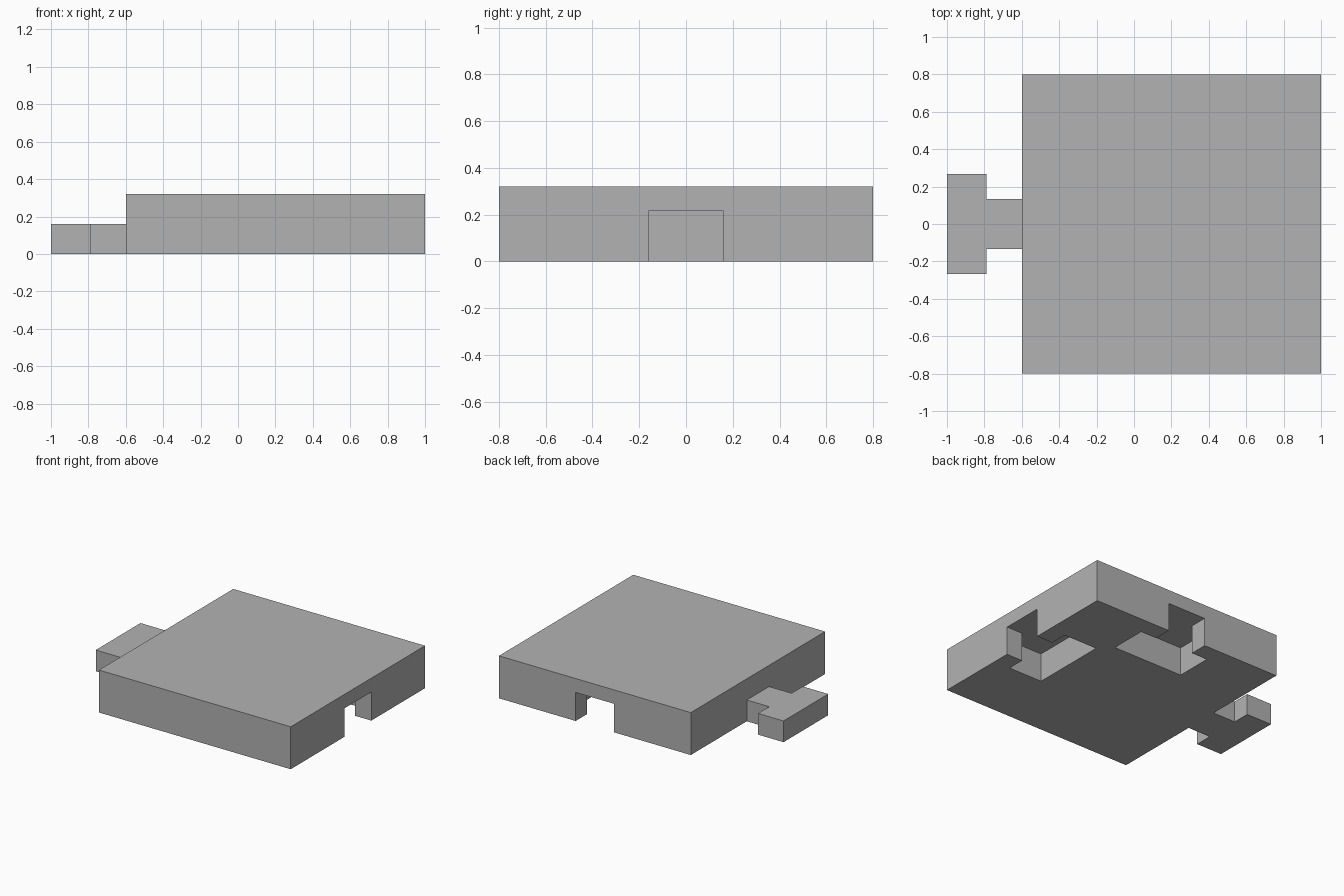
import bpy
import bmesh
import math
from mathutils import Matrix

if "Cube" in bpy.data.objects:
    bpy.data.objects.remove(bpy.data.objects["Cube"], do_unlink=True)

# Single flat colour
grey = bpy.data.materials.new("plain_grey")
grey.use_nodes = True
colour = (0.448, 0.448, 0.448, 1)
grey.diffuse_color = colour
grey.node_tree.nodes["Principled BSDF"].inputs["Base Color"].default_value = colour


def prism(name, outline, bottom, top, matrix=Matrix()):
    """Extrude a flat outline from bottom to top, then place it."""
    bm = bmesh.new()
    face = bm.faces.new([bm.verts.new((x, y, bottom)) for x, y in outline])
    new = bmesh.ops.extrude_face_region(bm, geom=[face])["geom"]
    verts = [v for v in new if isinstance(v, bmesh.types.BMVert)]
    bmesh.ops.translate(bm, vec=(0, 0, top - bottom), verts=verts)
    bmesh.ops.transform(bm, matrix=matrix, verts=bm.verts)
    bmesh.ops.recalc_face_normals(bm, faces=bm.faces)
    mesh = bpy.data.meshes.new(name)
    bm.to_mesh(mesh)
    bm.free()
    mesh.materials.append(grey)
    obj = bpy.data.objects.new(name, mesh)
    bpy.context.collection.objects.link(obj)
    return obj


def t_outline(start, neck_end, head_end, neck_half, head_half):
    """T shape lying along -x, symmetric about the x axis."""
    side = [(start, neck_half), (-neck_end, neck_half),
            (-neck_end, head_half), (-head_end, head_half)]
    return side + [(x, -y) for x, y in reversed(side)]


# Square tile, offset to leave room for the tab
LEFT, RIGHT, HALF = -0.6, 1.0, 0.8
MID = (LEFT + RIGHT) / 2
tile = prism("tile_block", [(LEFT, -HALF), (RIGHT, -HALF), (RIGHT, HALF), (LEFT, HALF)],
             0, 0.32)

# T-shaped connector tab
prism("connector_tab", t_outline(0, 0.188, 0.4, 0.133, 0.266), 0, 0.16,
      Matrix.Translation((LEFT, 0, 0)))

# Matching sockets open to the underside on two neighbouring edges
socket = t_outline(0.1, 0.135, 0.415, 0.16, 0.293)
placements = {
    "side_socket_cutter": Matrix.Translation((RIGHT, 0, 0)),
    "back_socket_cutter": Matrix.Translation((MID, HALF, 0)) @ Matrix.Rotation(math.pi / 2, 4, "Z"),
}
bpy.context.view_layer.objects.active = tile
for name, matrix in placements.items():
    cutter = prism(name, socket, -0.1, 0.215, matrix)
    cutter.hide_render = True
    cut = tile.modifiers.new(name, "BOOLEAN")
    cut.operation = "DIFFERENCE"
    cut.solver = "EXACT"
    cut.object = cutter
    bpy.ops.object.modifier_apply(modifier=cut.name)
    bpy.data.objects.remove(cutter, do_unlink=True)
